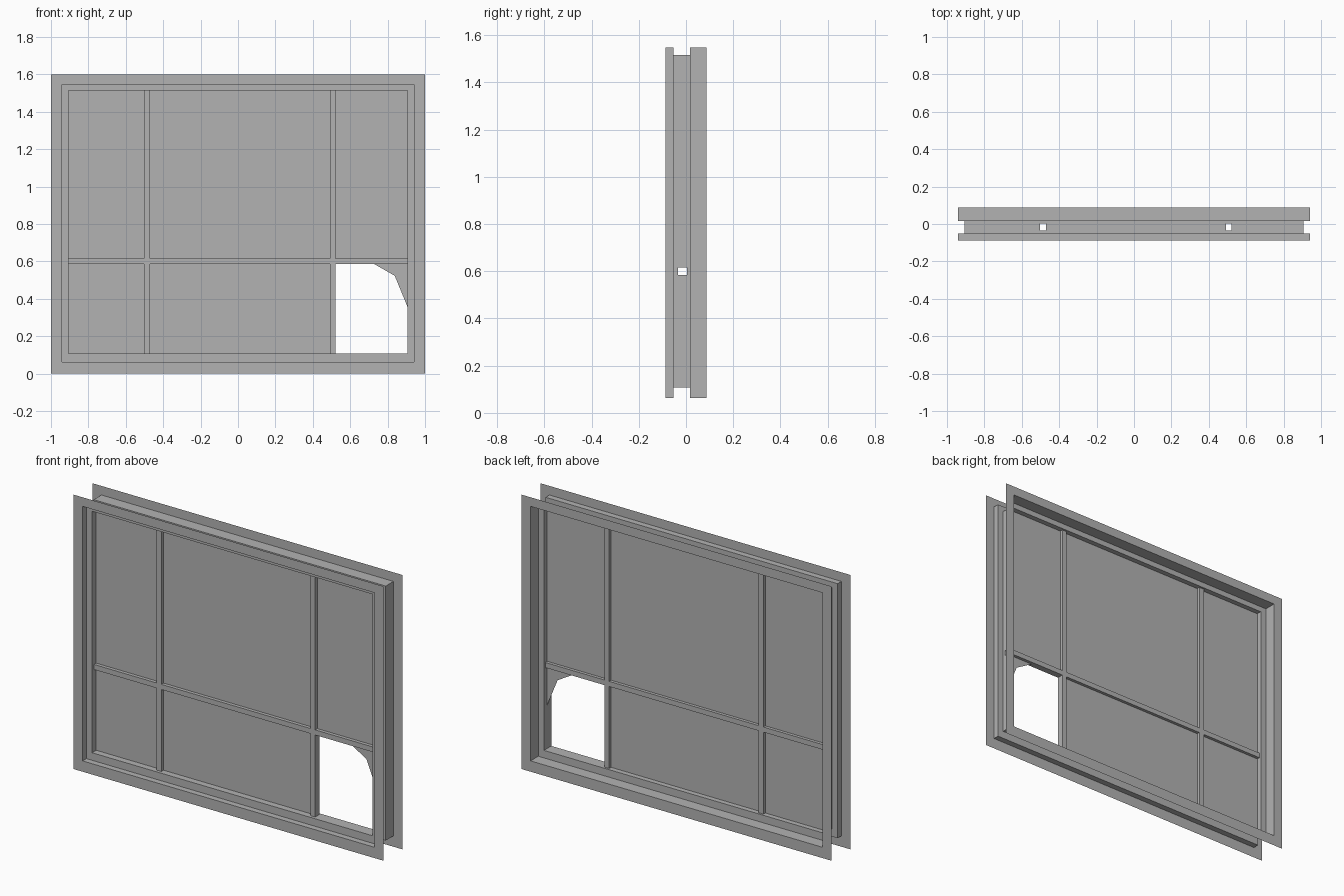
import bpy
import bmesh

if "Cube" in bpy.data.objects:
    bpy.data.objects.remove(bpy.data.objects["Cube"], do_unlink=True)

# One grey for everything
GREY = (0.45, 0.45, 0.45, 1)
grey = bpy.data.materials.new("plain grey")
grey.use_nodes = True
grey.diffuse_color = GREY
grey.node_tree.nodes["Principled BSDF"].inputs["Base Color"].default_value = GREY

# Grid lines of the window: even intervals are panes, odd ones are bars
XS = [-0.905, -0.502, -0.47, 0.493, 0.522, 0.905]
ZS = [0.107, 0.585, 0.615, 1.515]
BAR_FRONT, BAR_BACK, GLASS_Y = -0.034, 0.004, -0.014
FACE_Y, STEP_FRONT, STEP_BACK = 0.087, -0.052, 0.016


def face(bm, points):
    bm.faces.new([bm.verts.new(p) for p in points])


def finish(bm, name):
    bmesh.ops.remove_doubles(bm, verts=bm.verts, dist=0.0001)
    mesh = bpy.data.meshes.new(name)
    bm.to_mesh(mesh)
    bm.free()
    mesh.materials.append(grey)
    obj = bpy.data.objects.new(name, mesh)
    bpy.context.collection.objects.link(obj)


def ring(half, low, high, y):
    return [(-half, y, low), (half, y, low), (half, y, high), (-half, y, high)]


def loft(bm, rings):
    for a, b in zip(rings, rings[1:]):
        for k in range(4):
            n = (k + 1) % 4
            face(bm, [a[k], a[n], b[n], b[k]])


def wall(bm, start, end):
    """Upright sheet over the depth of the bars, along start to end (x, z)."""
    (xa, za), (xb, zb) = start, end
    face(bm, [(xa, BAR_FRONT, za), (xb, BAR_FRONT, zb),
              (xb, BAR_BACK, zb), (xa, BAR_BACK, za)])


# Stepped sheet frame with a flange on each side
OUTER = (1.0, 0.0, 1.6)
REVEAL = (0.942, 0.063, 1.547)
INNER = (XS[-1], ZS[0], ZS[-1])
frame = bmesh.new()
loft(frame, [ring(*OUTER, -FACE_Y), ring(*REVEAL, -FACE_Y),
             ring(*REVEAL, STEP_FRONT), ring(*INNER, STEP_FRONT),
             ring(*INNER, BAR_FRONT)])
loft(frame, [ring(*INNER, BAR_BACK), ring(*INNER, STEP_BACK),
             ring(*REVEAL, STEP_BACK), ring(*REVEAL, FACE_Y),
             ring(*OUTER, FACE_Y)])

# Inner jamb band, left open where the hollow bars meet it
for a, b in zip(XS[::2], XS[1::2]):
    wall(frame, (a, ZS[0]), (b, ZS[0]))
    wall(frame, (b, ZS[-1]), (a, ZS[-1]))
for a, b in zip(ZS[::2], ZS[1::2]):
    wall(frame, (XS[-1], a), (XS[-1], b))
    wall(frame, (XS[0], b), (XS[0], a))
finish(frame, "window_frame")

# Hollow crossing bars, and the panes between them
bars = bmesh.new()
for i, (x0, x1) in enumerate(zip(XS, XS[1:])):
    for j, (z0, z1) in enumerate(zip(ZS, ZS[1:])):
        corners = [(x0, z0), (x1, z0), (x1, z1), (x0, z1)]
        if i % 2 or j % 2:
            face(bars, [(x, BAR_FRONT, z) for x, z in corners])
            face(bars, [(x, BAR_BACK, z) for x, z in reversed(corners)])
            continue
        # Bar sides around this pane, skipping edges on the frame
        for k in range(4):
            a, b = corners[k], corners[(k + 1) % 4]
            on_frame = (a[0] == b[0] and a[0] in (XS[0], XS[-1])) or \
                       (a[1] == b[1] and a[1] in (ZS[0], ZS[-1]))
            if not on_frame:
                wall(bars, a, b)
        # The lower left pane is broken: only a corner shard remains
        broken = x1 == XS[-1] and z0 == ZS[0]
        if broken:
            corners = [(x1, 0.36), (x1, z1), (0.73, z1), (0.838, 0.523)]
        pane = bmesh.new()
        face(pane, [(x, GLASS_Y, z) for x, z in corners])
        row = "lower" if j == 0 else "upper"
        column = ("right", "middle", "left")[i // 2]
        finish(pane, "broken_pane" if broken else f"pane_{row}_{column}")
finish(bars, "glazing_bars")
